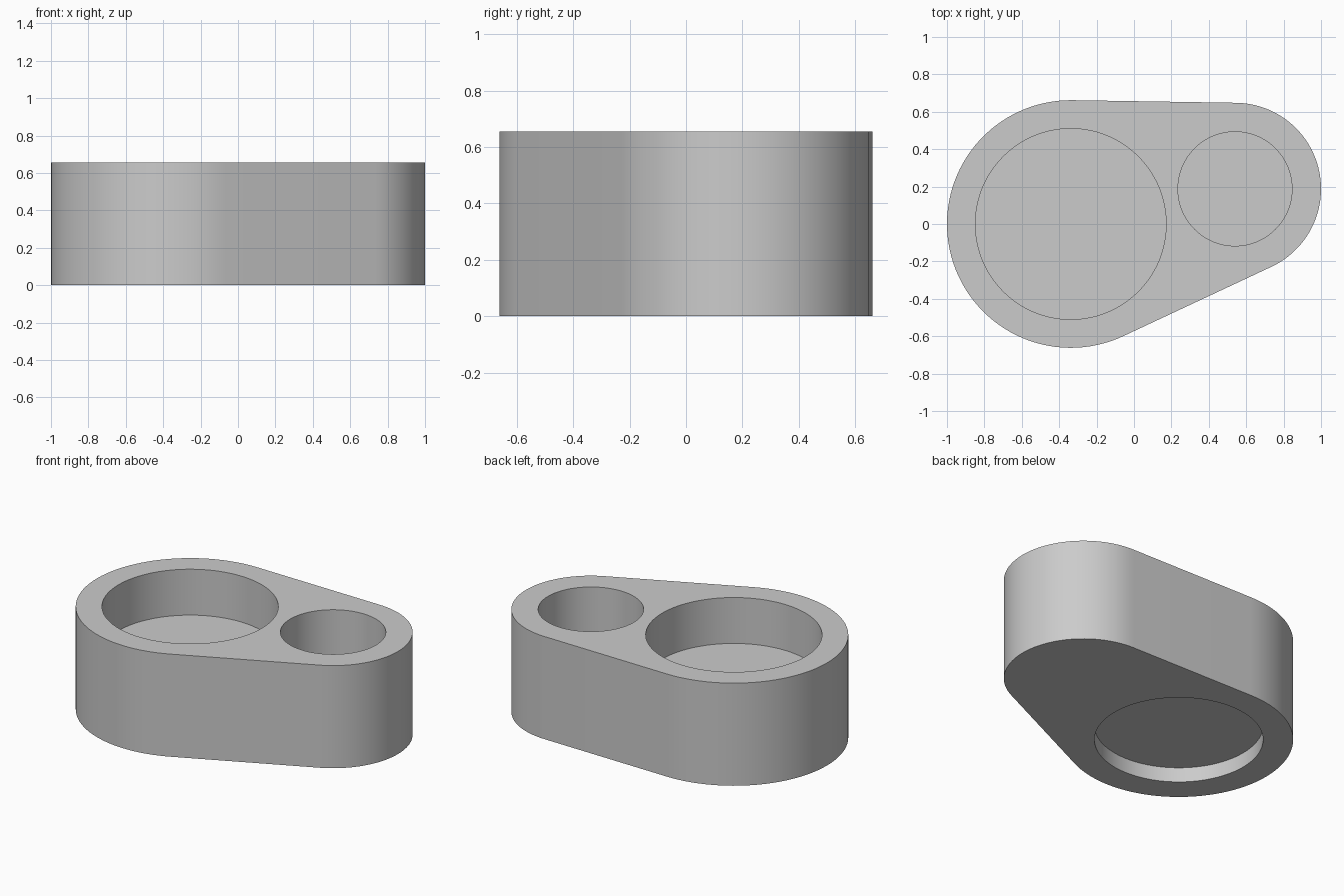
import bpy, bmesh
from math import atan2, acos, hypot, cos, sin, pi, radians

if "Cube" in bpy.data.objects:
    bpy.data.objects.remove(bpy.data.objects["Cube"], do_unlink=True)

HEIGHT = 0.655
BIG, BIG_R = (-0.338, 0.0), 0.662
SMALL, SMALL_R = (0.54, 0.188), 0.46

grey = bpy.data.materials.new("plain grey")
grey.use_nodes = True
grey.diffuse_color = (0.6, 0.6, 0.6, 1)
grey.node_tree.nodes["Principled BSDF"].inputs["Base Color"].default_value = (0.6, 0.6, 0.6, 1)


def arc(centre, radius, start, end, steps):
    return [(centre[0] + radius * cos(start + (end - start) * i / steps),
             centre[1] + radius * sin(start + (end - start) * i / steps))
            for i in range(steps + 1)]


def prism(name, outline, bottom, top):
    bm = bmesh.new()
    face = bm.faces.new([bm.verts.new((x, y, bottom)) for x, y in outline])
    extruded = bmesh.ops.extrude_face_region(bm, geom=[face])["geom"]
    moved = [v for v in extruded if isinstance(v, bmesh.types.BMVert)]
    bmesh.ops.translate(bm, verts=moved, vec=(0, 0, top - bottom))
    bmesh.ops.recalc_face_normals(bm, faces=bm.faces)
    mesh = bpy.data.meshes.new(name)
    bm.to_mesh(mesh)
    bm.free()
    mesh.materials.append(grey)
    obj = bpy.data.objects.new(name, mesh)
    bpy.context.collection.objects.link(obj)
    return obj


# Body: two round ends joined by their outer tangents
dx, dy = SMALL[0] - BIG[0], SMALL[1] - BIG[1]
axis = atan2(dy, dx)
spread = acos((BIG_R - SMALL_R) / hypot(dx, dy))
outline = (arc(SMALL, SMALL_R, axis - spread, axis + spread, 48)
           + arc(BIG, BIG_R, axis + spread, axis - spread + 2 * pi, 64))
body = prism("holder_body", outline, 0, HEIGHT)
bpy.context.view_layer.objects.active = body
body.select_set(True)

# Round pockets: two from above and a shallow one underneath
pockets = [
    ("large_pocket", BIG, 0.51, HEIGHT - 0.293, HEIGHT + 0.1),
    ("small_pocket", SMALL, 0.305, 0.15, HEIGHT + 0.1),
    ("base_recess", BIG, 0.488, -0.1, 0.094),
]
for name, centre, radius, bottom, top in pockets:
    cutter = prism(name, arc(centre, radius, 0, 2 * pi, 96)[:-1], bottom, top)
    cutter.hide_render = True
    cut = body.modifiers.new(name, "BOOLEAN")
    cut.operation, cut.solver, cut.object = "DIFFERENCE", "EXACT", cutter
    bpy.ops.object.modifier_apply(modifier=cut.name)
    bpy.data.objects.remove(cutter, do_unlink=True)

bpy.ops.object.shade_smooth_by_angle(angle=radians(30))
